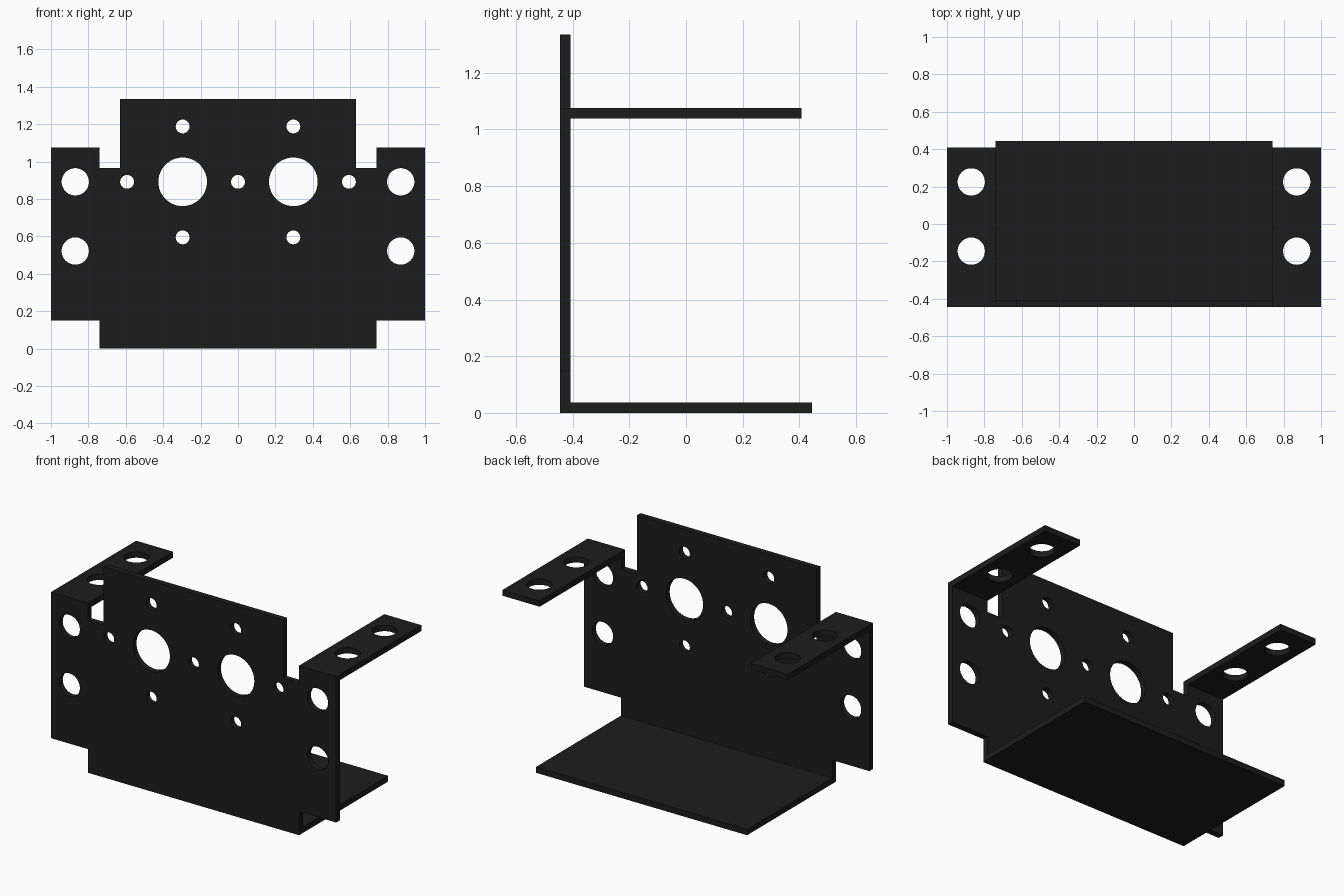
import bpy, bmesh
from math import cos, sin, pi, radians

if "Cube" in bpy.data.objects:
    bpy.data.objects.remove(bpy.data.objects["Cube"])

T = 0.037                      # sheet thickness
FRONT, INNER = -0.445, -0.408  # outer and inner face of the front plate

black = bpy.data.materials.new("black_metal")
black.diffuse_color = (0.012, 0.012, 0.012, 1)
black.use_nodes = True
black.node_tree.nodes["Principled BSDF"].inputs["Base Color"].default_value = black.diffuse_color


def circle(x, y, r, n=48):
    return [(x + r * cos(2 * pi * i / n), y + r * sin(2 * pi * i / n)) for i in range(n)]


def rect(x0, x1, y0, y1):
    return [(x0, y0), (x1, y0), (x1, y1), (x0, y1)]


def sheet(name, outline, holes=(), location=(0, 0, 0), upright=False):
    """Filled flat outline with round holes, extruded to sheet thickness."""
    curve = bpy.data.curves.new(name + "_profile", 'CURVE')
    curve.dimensions = '2D'
    curve.fill_mode = 'BOTH'
    curve.extrude = T / 2
    for points in [outline] + [circle(*h) for h in holes]:
        spline = curve.splines.new('POLY')
        spline.points.add(len(points) - 1)
        for p, (x, y) in zip(spline.points, points):
            p.co = (x, y, 0, 1)
        spline.use_cyclic_u = True
    temp = bpy.data.objects.new(name + "_profile", curve)
    bpy.context.collection.objects.link(temp)
    deps = bpy.context.evaluated_depsgraph_get()
    mesh = bpy.data.meshes.new_from_object(temp.evaluated_get(deps))
    bpy.data.objects.remove(temp)
    # weld caps to walls
    bm = bmesh.new()
    bm.from_mesh(mesh)
    bmesh.ops.remove_doubles(bm, verts=bm.verts, dist=1e-4)
    bmesh.ops.recalc_face_normals(bm, faces=bm.faces)
    bm.to_mesh(mesh)
    bm.free()
    mesh.materials.clear()
    mesh.materials.append(black)
    ob = bpy.data.objects.new(name, mesh)
    bpy.context.collection.objects.link(ob)
    ob.location = location
    if upright:
        ob.rotation_euler.x = radians(90)
    bpy.context.view_layer.objects.active = ob
    ob.select_set(True)
    bpy.ops.object.shade_smooth_by_angle(angle=radians(30))
    ob.select_set(False)
    return ob


# Front plate: stepped outline mirrored about x = 0
half = [(0.74, 0), (0.74, 0.15), (1, 0.15), (1, 1.075),
        (0.74, 1.075), (0.74, 0.965), (0.63, 0.965), (0.63, 1.335)]
outline = half + [(-x, z) for x, z in reversed(half)]

# Sensor eyes, their screw holes and the side mounting holes
holes = [(0, 0.892, 0.037)]
for s in (-1, 1):
    holes += [(s * 0.296, 0.892, 0.13), (s * 0.593, 0.892, 0.037),
              (s * 0.296, 1.188, 0.037), (s * 0.296, 0.595, 0.037),
              (s * 0.87, 0.892, 0.073), (s * 0.87, 0.522, 0.073)]
sheet("front_plate", outline, holes, (0, (FRONT + INNER) / 2, 0), upright=True)

# Base flange
sheet("base_flange", rect(-0.74, 0.74, INNER, 0.445), location=(0, 0, T / 2))

# Top mounting tabs
for s, side in ((-1, "left"), (1, "right")):
    x0, x1 = sorted((s * 0.74, s))
    sheet("top_tab_" + side, rect(x0, x1, INNER, 0.408),
          [(s * 0.87, 0.225, 0.073), (s * 0.87, -0.145, 0.073)],
          (0, 0, 1.075 - T / 2))
